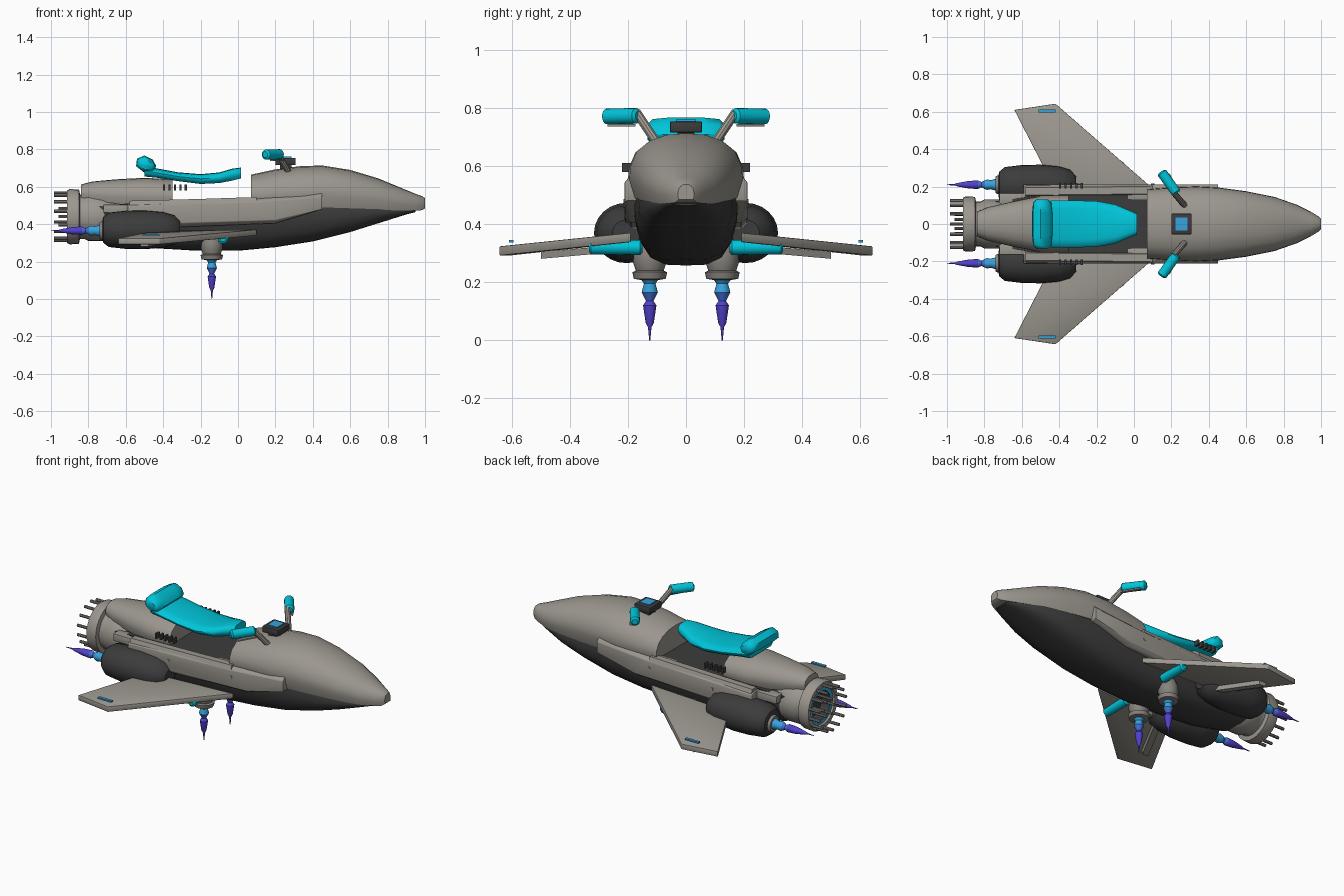
import bpy, bmesh, math
from mathutils import Vector

if "Cube" in bpy.data.objects:
    bpy.data.objects.remove(bpy.data.objects["Cube"])

def material(name, rgb):
    m = bpy.data.materials.new(name)
    m.diffuse_color = (*rgb, 1)
    m.use_nodes = True
    m.node_tree.nodes["Principled BSDF"].inputs["Base Color"].default_value = m.diffuse_color
    return m

GREY = material("warm grey paint", (0.33, 0.31, 0.275))
DARK = material("charcoal", (0.045, 0.045, 0.045))
CYAN = material("cyan padding", (0.0, 0.56, 0.70))
BLUE = material("glow blue", (0.04, 0.36, 0.72))
INDIGO = material("flame blue", (0.06, 0.16, 0.68))
VIOLET = material("flame violet", (0.085, 0.055, 0.62))
METAL = material("engine metal", (0.24, 0.225, 0.205))

def finish(name, bm, mats, angle=35, bevel=0):
    bmesh.ops.recalc_face_normals(bm, faces=bm.faces)
    if bevel:
        edges = [e for e in bm.edges if len(e.link_faces) == 2 and e.calc_face_angle() > 0.6]
        bmesh.ops.bevel(bm, geom=edges, offset=bevel, segments=2, affect='EDGES', profile=0.5)
    me = bpy.data.meshes.new(name)
    bm.to_mesh(me)
    bm.free()
    for m in mats:
        me.materials.append(m)
    me.shade_smooth()
    me.set_sharp_from_angle(angle=math.radians(angle))
    ob = bpy.data.objects.new(name, me)
    bpy.context.collection.objects.link(ob)
    return ob

def loft(name, rings, mats, mat_ids=None, angle=35, bevel=0):
    """Skin closed rings of equal point count, with end caps."""
    bm = bmesh.new()
    vs = [[bm.verts.new(p) for p in r] for r in rings]
    n = len(vs[0])
    for i in range(len(vs) - 1):
        for j in range(n):
            k = (j + 1) % n
            f = bm.faces.new((vs[i][j], vs[i][k], vs[i + 1][k], vs[i + 1][j]))
            f.material_index = mat_ids[i] if mat_ids else 0
    bm.faces.new(vs[0]).material_index = mat_ids[0] if mat_ids else 0
    bm.faces.new(vs[-1]).material_index = mat_ids[-1] if mat_ids else 0
    return finish(name, bm, mats, angle, bevel)

def shell(name, sections, half, mat, angle=35, bevel=0):
    """Symmetric body along x; sections are (x, half width, z at 0, z at 1)."""
    outline = half + [(-a, b) for a, b in reversed(half) if a > 0]
    rings = [[(x, a * w, z0 + b * (z1 - z0)) for a, b in outline] for x, w, z0, z1 in sections]
    return loft(name, rings, [mat], angle=angle, bevel=bevel)

def lathe(name, origin, axis, profile, mats, mat_ids=None, seg=20, sy=1.0):
    """Turned part; profile is (distance along axis, radius)."""
    o, a = Vector(origin), Vector(axis).normalized()
    u = a.cross(Vector((0, 0, 1)) if abs(a.z) < 0.9 else Vector((1, 0, 0))).normalized()
    v = a.cross(u)
    rings = []
    for d, r in profile:
        angs = [2 * math.pi * k / seg for k in range(seg)]
        rings.append([o + a * d + u * (r * sy * math.cos(t)) + v * (r * math.sin(t)) for t in angs])
    return loft(name, rings, mats, mat_ids)

def rod(name, p, q, r, mat, seg=12, round_end=0.0):
    L = (Vector(q) - Vector(p)).length
    e = round_end
    prof = [(0, r * 0.6), (e, r), (L - e, r), (L, r * 0.6)] if e else [(0, r), (L, r)]
    return lathe(name, p, Vector(q) - Vector(p), prof, [mat], seg=seg)

def box(name, lo, hi, mat, bevel=0):
    ring = lambda z: [(lo[0], lo[1], z), (hi[0], lo[1], z), (hi[0], hi[1], z), (lo[0], hi[1], z)]
    return loft(name, [ring(lo[2]), ring(hi[2])], [mat], bevel=bevel)

# Upper body: nose cowl and tail fairing
dome = [(.9, 0), (1, .28), (.985, .48), (.87, .72), (.64, .885), (.34, .975), (0, 1)]
shell("nose_cowl", [(.07, .185, .49, .665), (.2, .195, .49, .693), (.33, .2, .49, .71), (.45, .195, .49, .714),
      (.6, .175, .485, .69), (.75, .145, .478, .645), (.87, .103, .472, .595), (.95, .063, .472, .562),
      (.985, .042, .475, .55), (1.0, .028, .485, .538)], dome, GREY)
shell("tail_fairing", [(-.35, .15, .5, .64), (-.5, .15, .5, .648), (-.65, .12, .51, .64),
      (-.78, .09, .525, .628), (-.84, .065, .54, .612)], dome, GREY)

# Dark belly
keel = [(0, 1), (.4, .99), (.7, .9), (.88, .72), (.98, .45), (1, .2), (.97, 0)]
shell("belly_hull", [(.95, .045, .48, .465), (.9, .08, .48, .452), (.75, .135, .482, .405), (.6, .162, .487, .358),
      (.4, .178, .5, .308), (.2, .18, .52, .277), (0, .175, .53, .258), (-.25, .172, .53, .26),
      (-.5, .16, .52, .275), (-.7, .13, .5, .31), (-.8, .11, .49, .35)], keel, DARK)

# Seat with raised back
cushion = [(0, 0), (.8, 0), (.97, .3), (1, .55), (.9, .85), (.65, 1), (0, 1.05)]
shell("seat", [(.015, .055, .645, .7), (-.03, .075, .633, .694), (-.1, .105, .62, .674), (-.2, .122, .615, .665),
      (-.32, .126, .63, .675), (-.43, .125, .648, .695), (-.5, .122, .655, .71)], cushion, CYAN, 45)
back = [(-.50, .675), (-.45, .685), (-.437, .71), (-.455, .745), (-.50, .768), (-.54, .75), (-.545, .71)]
loft("seat_back", [[(-.49 + (x + .49) * k, y, .715 + (z - .715) * k) for x, z in back]
     for y, k in ((-.132, .6), (-.115, .9), (-.06, 1), (.06, 1), (.115, .9), (.132, .6))], [CYAN], angle=50)

# Dashboard
box("dash_housing", (.2, -.056, .716), (.308, .056, .755), DARK, .006)
box("dash_stand", (.225, -.03, .67), (.285, .03, .72), DARK)
box("dash_screen", (.222, -.034, .754), (.286, .034, .761), BLUE)

# Main rear engine, open at the back with a glowing ring and prongs
lathe("main_engine", (0, 0, .44), (1, 0, 0), [(-.62, .09), (-.68, .115), (-.72, .13), (-.8, .13), (-.82, .12),
      (-.845, .12), (-.85, .145), (-.9, .148), (-.915, .14), (-.915, .114), (-.905, .110), (-.905, .086),
      (-.85, .08), (-.85, .02)], [GREY, BLUE, DARK], [0] * 10 + [1, 2, 2], seg=28)
for i in range(14):
    t = 2 * math.pi * (i + .5) / 14
    y, z = .127 * math.cos(t), .44 + .127 * math.sin(t)
    rod("engine_prong", (-.985, y, z), (-.9, y, z), .009, METAL, 8)
for i in range(6):
    t = math.pi * i / 3
    y, z = .05 * math.cos(t), .44 + .05 * math.sin(t)
    rod("engine_core_rod", (-.96, y, z), (-.84, y, z), .008, METAL, 8)

flame = [(-.02, .045), (.0, .036), (.04, .024), (.06, .028), (.075, .022), (.09, .014),
         (.11, .023), (.16, .02), (.22, .009), (.235, .004), (.275, .002)]
flame_ids = [0, 0, 0, 0, 1, 1, 2, 2, 2, 2]
down_flame = [(0, .03), (.015, .02), (.045, .028), (.06, .02), (.075, .013), (.09, .023),
              (.15, .014), (.165, .006), (.21, .002)]
down_ids = [0, 0, 1, 1, 2, 2, 2, 2]
glow = [BLUE, INDIGO, VIOLET]

for s, side in ((1, "left"), (-1, "right")):
    # Side rail panels along the hull
    prof = [(-.59, .507), (-.3, .52), (.1, .535), (.45, .57), (.45, .482), (.2, .405), (-.3, .385), (-.59, .42)]
    loft(side + "_side_panel", [[(x, s * y, .47 + (z - .47) * k) for x, z in prof]
         for y, k in ((.13, 1), (.19, 1), (.212, .75))], [GREY], bevel=.004)
    box(side + "_tail_beam", (-.72, s * .135 - .03, .46), (-.55, s * .135 + .03, .505), GREY, .004)
    loft(side + "_rail_top", [[(x, s * (y + w), z + dz) for w, dz in ((-.03, 0), (.03, 0), (.02, .025), (-.02, .025))]
         for x, y, z in ((-.58, .175, .50), (-.2, .178, .51), (.1, .182, .52))], [GREY])
    for x, z in ((.1, .478), (-.32, .465)):
        rod(side + "_panel_bolt", (x, s * .2, z), (x, s * .216, z), .01, GREY, 10)

    # Swept wing with tip light and lower flap
    plan = [(.1, .19, .365), (-.42, .643, .318), (-.64, .61, .318), (-.44, .22, .36)]
    loft(side + "_wing", [[(x, s * y, z + d) for x, y, z in plan] for d in (-.026, .006)], [GREY], bevel=.003)
    box(side + "_wing_light", (-.51, s * .603 - .008, .338), (-.42, s * .603 + .008, .346), BLUE)
    a, b = Vector((-.36, s * .22, .32)), Vector((-.5, s * .5, .295))
    loft(side + "_wing_flap", [[p + Vector((dx, 0, dz)) for dx, dz in ((-.025, .01), (.025, .01), (.02, -.014), (-.02, -.014))]
         for p in (a, b)], [GREY])

    # Foot peg
    rod(side + "_foot_peg", (-.08, s * .15, .32), (-.08, s * .335, .322), .026, CYAN, 16, .008)

    # Side engine pod with rear flame
    lathe(side + "_engine_pod", (0, s * .205, .37), (1, 0, 0), [(-.725, .05), (-.72, .07), (-.69, .092), (-.6, .102),
          (-.5, .104), (-.4, .095), (-.34, .078), (-.31, .045)], [DARK], seg=24, sy=1.08)
    lathe(side + "_pod_nozzle", (0, s * .21, .365), (1, 0, 0), [(-.74, .036), (-.74, .044), (-.73, .05), (-.7, .05)],
          [METAL])
    lathe(side + "_pod_flame", (-.725, s * .21, .365), (-1, 0, 0), flame, glow, flame_ids, seg=14)

    # Downward lift thruster
    lathe(side + "_thruster_mount", (-.14, s * .125, 0), (0, 0, 1), [(.208, .03), (.212, .055), (.235, .06),
          (.24, .048), (.27, .058), (.3, .055), (.34, .04)], [METAL], seg=12)
    lathe(side + "_thruster_flame", (-.14, s * .125, .21), (0, 0, -1), down_flame, glow, down_ids, seg=14)

    # Handlebar stem, grip and brake lever
    rod(side + "_handlebar_stem", (.27, s * .1, .68), (.21, s * .17, .785), .016, GREY, 10)
    rod(side + "_grip", (.228, s * .165, .774), (.145, s * .28, .772), .027, CYAN, 16, .008)
    loft(side + "_brake_lever", [[(x + dx, s * y, z) for dx, z in ((-.01, .738), (.01, .738), (.01, .746), (-.01, .746))]
         for x, y in ((.235, .175), (.18, .27))], [GREY])

    # Cooling fins under the seat
    for i in range(5):
        x = -.395 + i * .029
        box(side + "_cooling_fin", (x - .006, s * .205 - .015, .58), (x + .006, s * .205 + .015, .612), DARK)
